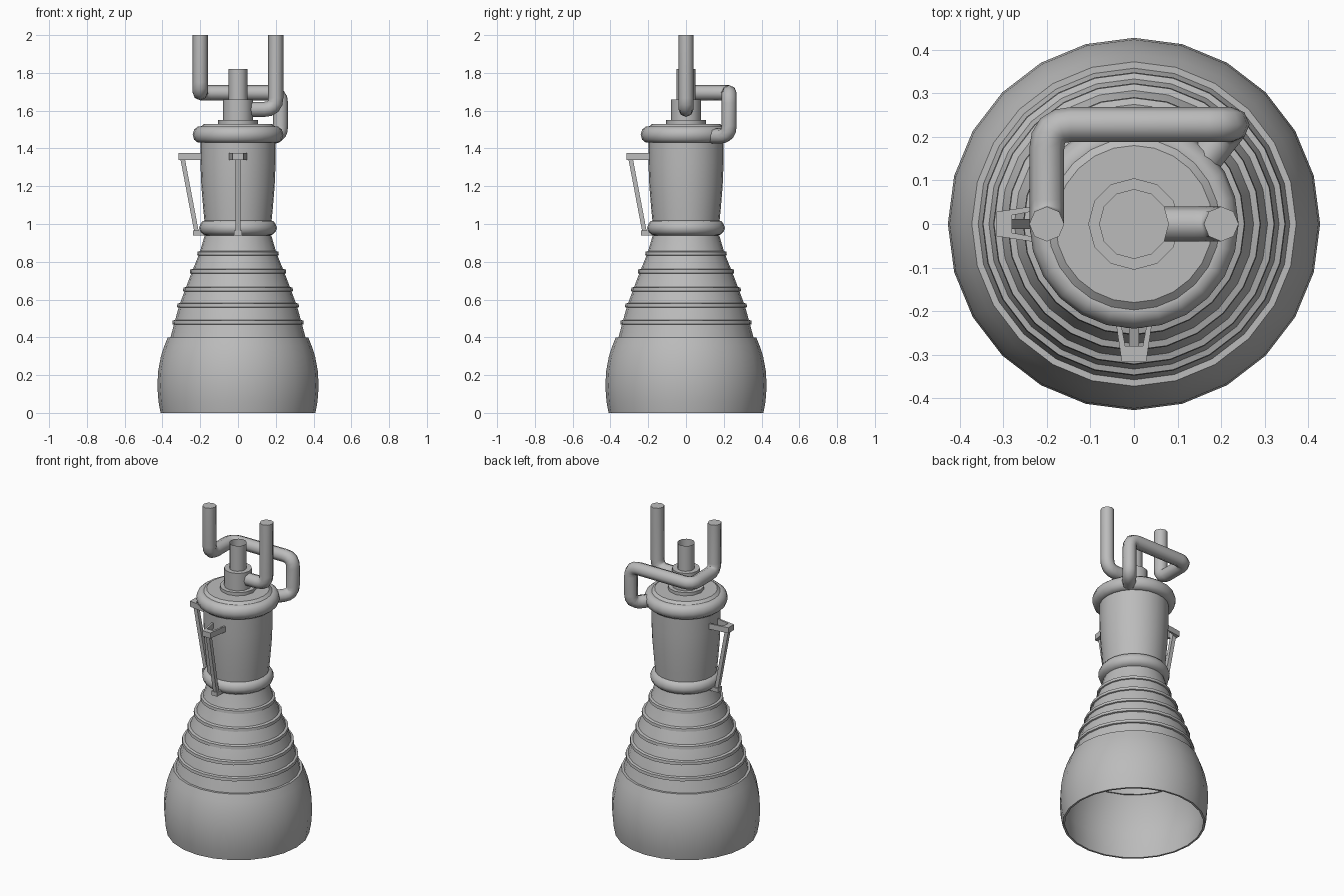
import bpy, bmesh, math
from mathutils import Vector, Matrix

cube = bpy.data.objects.get("Cube")
if cube:
    bpy.data.objects.remove(cube, do_unlink=True)

metal = bpy.data.materials.new("grey metal")
metal.use_nodes = True
GREY = (0.5, 0.5, 0.5, 1)
metal.diffuse_color = GREY
metal.node_tree.nodes["Principled BSDF"].inputs["Base Color"].default_value = GREY


def finish(name, bm, angle=35):
    bmesh.ops.recalc_face_normals(bm, faces=bm.faces)
    mesh = bpy.data.meshes.new(name)
    bm.to_mesh(mesh)
    bm.free()
    mesh.materials.append(metal)
    obj = bpy.data.objects.new(name, mesh)
    bpy.context.collection.objects.link(obj)
    bpy.ops.object.select_all(action='DESELECT')
    obj.select_set(True)
    bpy.context.view_layer.objects.active = obj
    bpy.ops.object.shade_smooth_by_angle(angle=math.radians(angle))
    return obj


def lathe(name, profile, sides=24, angle=35, closed=False):
    """Revolve (radius, z) points about the z axis; radius 0 makes a pole."""
    bm = bmesh.new()
    rings = []
    for r, z in profile:
        if r == 0:
            rings.append([bm.verts.new((0, 0, z))] * sides)
        else:
            rings.append([bm.verts.new((r * math.cos(a), r * math.sin(a), z))
                          for a in (math.tau * i / sides for i in range(sides))])
    pairs = list(zip(rings, rings[1:]))
    if closed:
        pairs.append((rings[-1], rings[0]))
    for low, high in pairs:
        for i in range(sides):
            j = (i + 1) % sides
            bm.faces.new(list(dict.fromkeys((low[i], low[j], high[j], high[i]))))
    return finish(name, bm, angle)


def pipe(name, corners, radius=0.04, bend=0.06, sides=8, steps=4):
    """Sweep a round section along a path with rounded corners."""
    pts = [Vector(c) for c in corners]
    path = [pts[0]]
    for a, b, c in zip(pts, pts[1:], pts[2:]):
        p = b + (a - b).normalized() * bend
        q = b + (c - b).normalized() * bend
        for k in range(steps + 1):
            t = k / steps
            path.append(p * (1 - t) ** 2 + b * 2 * t * (1 - t) + q * t * t)
    path.append(pts[-1])
    bm = bmesh.new()
    rings = []
    old = (path[1] - path[0]).normalized()
    side = Vector((1, 0, 0))
    for i, p in enumerate(path):
        d = (path[min(i + 1, len(path) - 1)] - path[max(i - 1, 0)]).normalized()
        side = old.rotation_difference(d) @ side
        up = d.cross(side)
        old = d
        rings.append([bm.verts.new(p + radius * (side * math.cos(a) + up * math.sin(a)))
                      for a in (math.tau * k / sides for k in range(sides))])
    for low, high in zip(rings, rings[1:]):
        for k in range(sides):
            m = (k + 1) % sides
            bm.faces.new((low[k], low[m], high[m], high[k]))
    bm.faces.new(rings[0])
    bm.faces.new(rings[-1])
    return finish(name, bm, 50)


def prism(bm, outline, z0, z1):
    """Extrude an (x, y) outline between two heights, closed at both ends."""
    low = [bm.verts.new((x, y, z0)) for x, y in outline]
    high = [bm.verts.new((x, y, z1)) for x, y in outline]
    bm.faces.new(low)
    bm.faces.new(high)
    for i in range(len(low)):
        bm.faces.new((low[i - 1], low[i], high[i], high[i - 1]))
    return high


# Flared outer skirt with a thin wall
lathe("nozzle_skirt", [(0.41, 0), (0.421, 0.06), (0.427, 0.14), (0.423, 0.22),
                       (0.408, 0.3), (0.39, 0.355), (0.372, 0.4), (0.352, 0.4),
                       (0.378, 0.34), (0.405, 0.23), (0.412, 0.14), (0.398, 0)],
      closed=True)

# Upper bell with a thin wall, closed at the throat
outer = [(0.36, 0.39), (0.336, 0.48), (0.311, 0.57), (0.279, 0.655),
         (0.243, 0.75), (0.204, 0.845), (0.176, 0.94)]
inner = [(r - 0.012, z) for r, z in reversed(outer)]
lathe("nozzle_bell", outer + inner, closed=True)
lathe("throat_plate", [(0.17, 0.94), (0, 0.94)])

# Stiffening bands round the bell
for n, (r, z) in enumerate(outer[1:-1]):
    lathe(f"bell_band_{n + 1}", [(r - 0.005, z - 0.016), (r + 0.012, z - 0.01),
                                 (r + 0.01, z + 0.008), (r - 0.01, z + 0.014)])

# Throat collar, chamber and the head manifold
lathe("throat_collar", [(0.17, 0.94), (0.185, 0.945), (0.199, 0.958), (0.206, 0.98),
                        (0.199, 1.0), (0.188, 1.015), (0.17, 1.02)], angle=60)
lathe("combustion_chamber", [(0.174, 0.98), (0.184, 1.08), (0.194, 1.2),
                             (0.199, 1.32), (0.2, 1.47)])
lathe("head_manifold", [(0.2 + 0.04 * math.cos(a), 1.473 + 0.045 * math.sin(a))
                        for a in (math.tau * k / 10 for k in range(10))],
      angle=60, closed=True)
lathe("chamber_lid", [(0.2, 1.5), (0.198, 1.515), (0.18, 1.53), (0, 1.53)])

# Injector stack with an open tube on top
lathe("injector_flange", [(0.105, 1.525), (0.105, 1.55), (0, 1.55)], 12)
lathe("injector_body", [(0.08, 1.545), (0.08, 1.66), (0, 1.66)], 12)
lathe("injector_tube", [(0.05, 1.655), (0.05, 1.82)], 12)

# Feed pipes
pipe("left_feed_pipe", [(0.2, 0, 2), (0.2, 0, 1.607), (0.06, 0, 1.607)])
pipe("right_feed_pipe", [(-0.2, 0, 2), (-0.2, 0, 1.695), (-0.2, 0.228, 1.695),
                         (0.225, 0.228, 1.695), (0.225, 0.228, 1.465),
                         (0.155, 0.14, 1.465)], bend=0.055)

# Actuator struts: forked bracket, slanted rod and foot
for label, turn in (("front", 0), ("right", -math.pi / 2)):
    spin = Matrix.Rotation(turn, 4, 'Z')
    bm = bmesh.new()
    prism(bm, [(-0.047, -0.19), (-0.028, -0.316), (0.028, -0.316), (0.047, -0.19),
               (0.037, -0.19), (0.02, -0.28), (-0.02, -0.28), (-0.037, -0.19)],
          1.34, 1.375)
    finish(f"{label}_strut_bracket", bm).matrix_world = spin

    bm = bmesh.new()
    top = prism(bm, [(-0.012, -0.23), (0.012, -0.23), (0.012, -0.206), (-0.012, -0.206)],
                0.95, 1.35)
    bmesh.ops.translate(bm, verts=top, vec=(0, -0.076, 0))
    finish(f"{label}_strut_rod", bm).matrix_world = spin

    bm = bmesh.new()
    prism(bm, [(-0.02, -0.238), (0.02, -0.238), (0.02, -0.17), (-0.02, -0.17)],
          0.94, 0.966)
    finish(f"{label}_strut_foot", bm).matrix_world = spin
